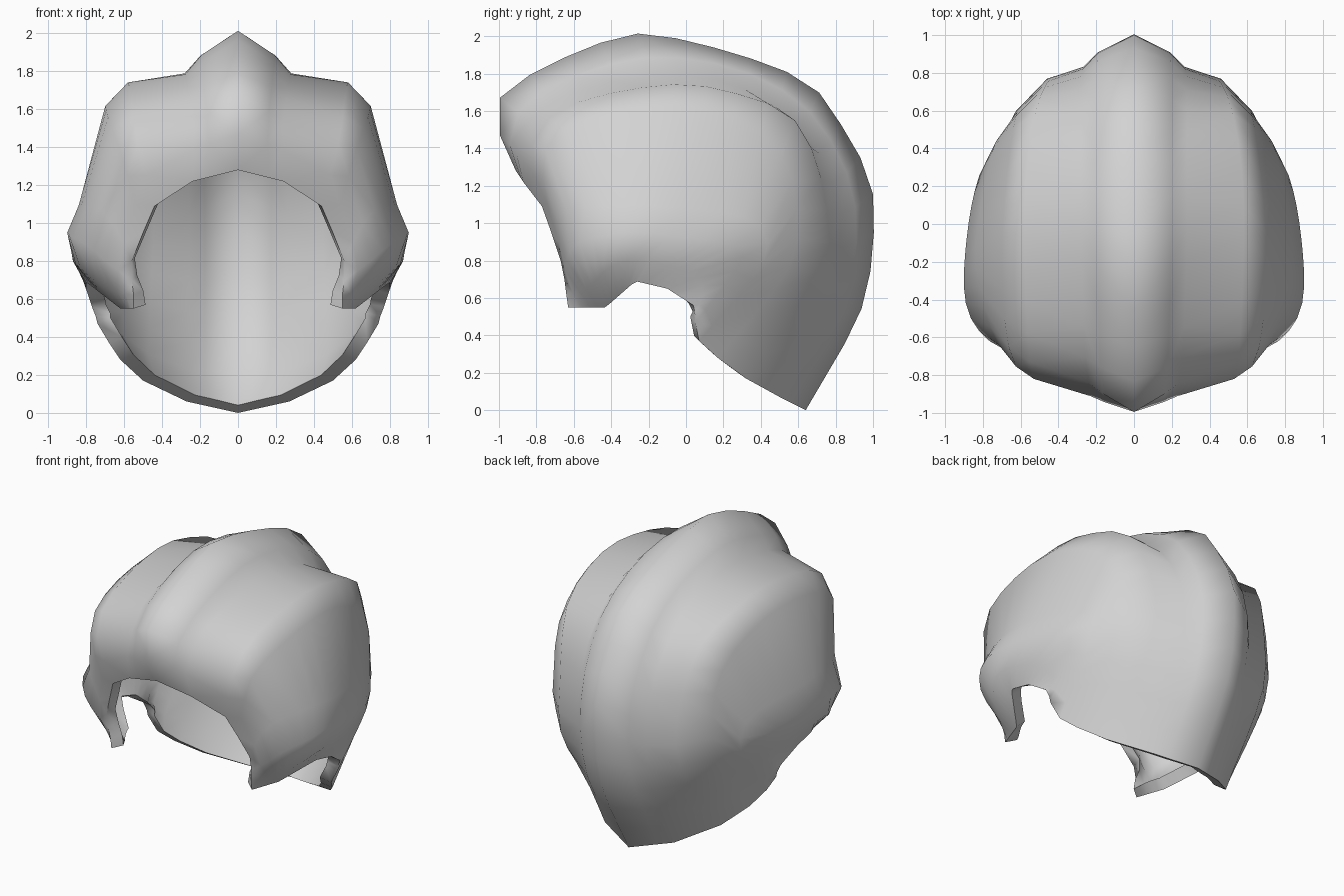
import bpy
import math
from mathutils import Vector

if "Cube" in bpy.data.objects:
    bpy.data.objects.remove(bpy.data.objects["Cube"], do_unlink=True)

SEGMENTS = 20
PIVOT = Vector((0, -0.05, 0.9))


def resample(points, smooth=True):
    """Curve through the points, sampled evenly along its length."""
    pts = [Vector(p) for p in points]
    ext = [2 * pts[0] - pts[1]] + pts + [2 * pts[-1] - pts[-2]]
    dense = []
    for a, b, c, d in zip(ext, ext[1:], ext[2:], ext[3:]):
        for step in range(20):
            t = step / 20
            curved = 0.5 * (2 * b + (c - a) * t + (2 * a - 5 * b + 4 * c - d) * t ** 2
                            + (3 * b - a - 3 * c + d) * t ** 3)
            dense.append(curved if smooth else b.lerp(c, t))
    dense.append(pts[-1])
    lengths = [0.0]
    for p, q in zip(dense, dense[1:]):
        lengths.append(lengths[-1] + (q - p).length)
    result, k = [], 0
    for i in range(SEGMENTS + 1):
        target = lengths[-1] * i / SEGMENTS
        while k < len(dense) - 2 and lengths[k + 1] < target:
            k += 1
        span = max(lengths[k + 1] - lengths[k], 1e-6)
        result.append(dense[k].lerp(dense[k + 1], (target - lengths[k]) / span))
    return result


# Guide curves, each running from the face opening over the head to the nape
crest = resample([(0, -.91, 1.28), (0, -1, 1.5), (0, -.95, 1.72), (0, -.41, 1.98), (0, -.06, 1.99),
                  (0, .6, 1.78), (0, .84, 1.51), (0, .99, 1.2), (0, 1, .9), (0, .93, .52), (0, .64, 0)])
valley = resample([(.24, -.87, 1.22), (.23, -.9, 1.45), (.26, -.66, 1.68), (.28, -.1, 1.79),
                   (.28, .35, 1.7), (.28, .68, 1.42), (.27, .82, 1.05), (.27, .79, .6), (.27, .52, .06)])
side_ridge = resample([(.44, -.77, 1.09), (.53, -.82, 1.42), (.56, -.62, 1.63), (.58, -.1, 1.74),
                       (.57, .28, 1.69), (.52, .6, 1.53), (.46, .75, 1.1), (.47, .72, .7), (.5, .32, .17)])
shoulder = resample([(.5, -.72, .95), (.62, -.76, 1.38), (.68, -.55, 1.54), (.7, -.15, 1.62),
                     (.68, .2, 1.57), (.64, .5, 1.38), (.62, .59, 1.1), (.63, .55, .76), (.62, .17, .28)])
temple = resample([(.56, -.67, .8), (.66, -.68, 1), (.74, -.6, 1.08), (.82, -.35, 1.1), (.84, -.15, 1.09),
                   (.81, .1, 1.07), (.75, .38, 1), (.72, .41, .78), (.68, .07, .37)])
bulge = resample([(.56, -.65, .7), (.7, -.64, .8), (.79, -.6, .88), (.88, -.46, .93), (.9, -.25, .95),
                  (.86, .1, .91), (.79, .3, .82), (.74, .05, .47)])
cheek = resample([(.55, -.64, .62), (.7, -.52, .66), (.84, -.4, .77), (.87, -.25, .8),
                  (.84, -.02, .75), (.78, .09, .65), (.75, .05, .51)])
lower_rim = resample([(.55, -.63, .55), (.62, -.43, .55), (.8, -.27, .69), (.8, -.1, .65),
                      (.77, .04, .56)], smooth=False)

# Rounded flank between the crest and the valley beside it
flank = []
for i, (a, b) in enumerate(zip(crest, valley)):
    p = a.lerp(b, 0.68)
    flank.append(p + (p - PIVOT).normalized() * 0.035 * math.sin(math.pi * i / SEGMENTS))

# Loft the left half through the curves
curves = [crest, flank, valley, side_ridge, shoulder, temple, bulge, cheek, lower_rim]
row = SEGMENTS + 1
verts = [p for curve in curves for p in curve]
faces = [(i * row + j, (i + 1) * row + j, (i + 1) * row + j + 1, i * row + j + 1)
         for i in range(len(curves) - 1) for j in range(SEGMENTS)]
mesh = bpy.data.meshes.new("hair_shell")
mesh.from_pydata(verts, [], faces)
hair = bpy.data.objects.new("hair_shell", mesh)
bpy.context.collection.objects.link(hair)

# The border is thicker than the rest and forms an inner lip
lip = hair.vertex_groups.new(name="lip")
last_row = row * (len(curves) - 1)
lip.add([v for v in range(len(verts)) if v % row in (0, SEGMENTS) or v >= last_row], 1.0, 'REPLACE')

# One plain grey colour
grey = bpy.data.materials.new("plain_grey")
grey.use_nodes = True
colour = (0.65, 0.65, 0.65, 1)
grey.diffuse_color = colour
grey.node_tree.nodes["Principled BSDF"].inputs["Base Color"].default_value = colour
mesh.materials.append(grey)

# Mirror to the right half and give the shell its thickness
mirror = hair.modifiers.new("mirror", 'MIRROR')
mirror.use_clip = True
shell = hair.modifiers.new("thickness", 'SOLIDIFY')
shell.thickness = 0.08
shell.offset = -1
shell.vertex_group = lip.name
shell.thickness_vertex_group = 0.3

bpy.ops.object.select_all(action='DESELECT')
hair.select_set(True)
bpy.context.view_layer.objects.active = hair
for modifier in ("mirror", "thickness"):
    bpy.ops.object.modifier_apply(modifier=modifier)
bpy.ops.object.shade_smooth_by_angle(angle=math.radians(85))
